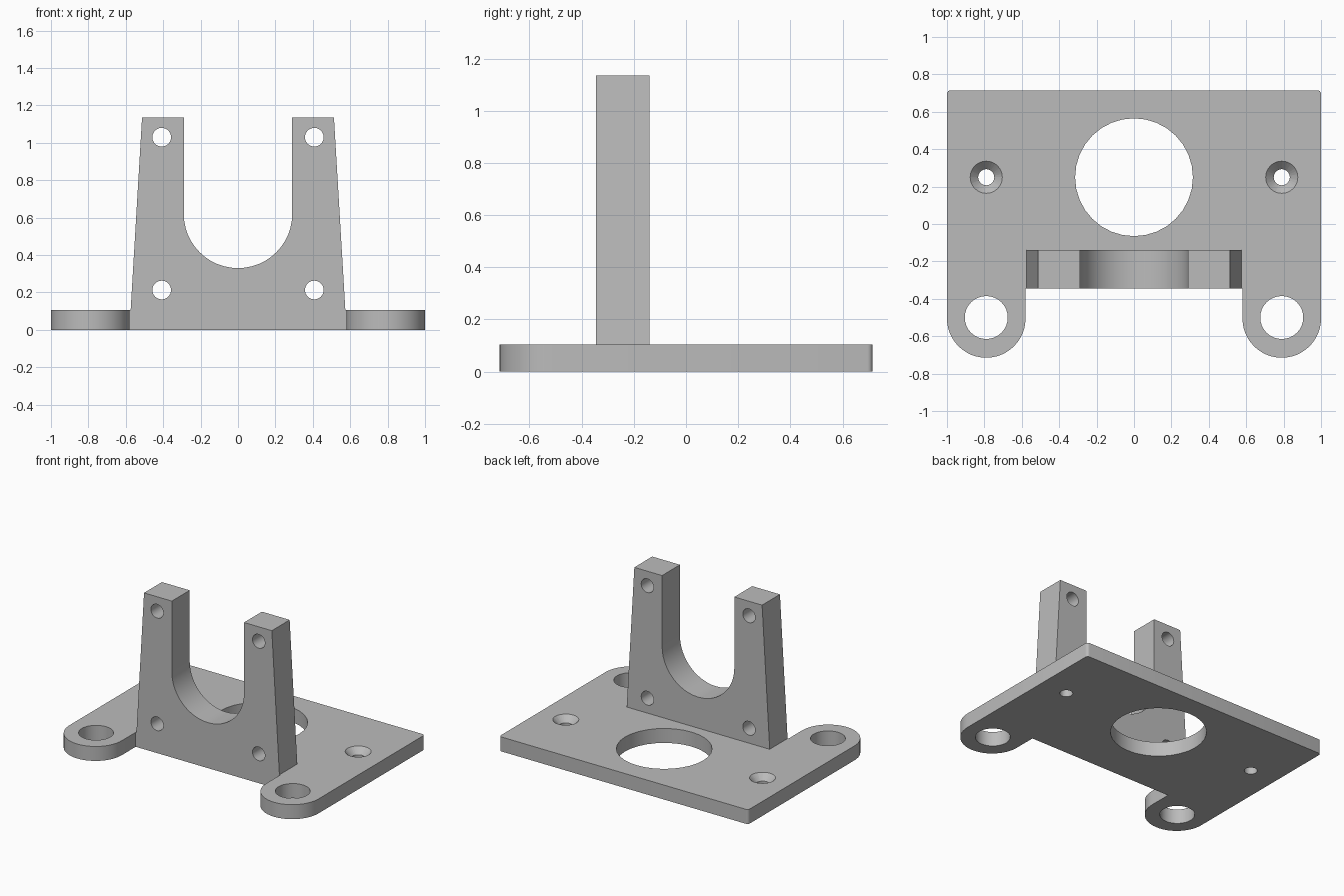
import bpy
import bmesh
from math import cos, sin, pi, radians
from mathutils import Matrix, Vector

if "Cube" in bpy.data.objects:
    bpy.data.objects.remove(bpy.data.objects["Cube"])

GREY = (0.5, 0.5, 0.5, 1)
grey = bpy.data.materials.new("plain grey")
grey.use_nodes = True
grey.diffuse_color = GREY
grey.node_tree.nodes["Principled BSDF"].inputs["Base Color"].default_value = GREY

THICK = 0.105          # base plate thickness
FRONT, BACK = -0.345, -0.14   # upright depth range


def arc(cx, cy, r, start, end, steps):
    angles = [radians(start + (end - start) * i / steps) for i in range(steps + 1)]
    return [(cx + r * cos(a), cy + r * sin(a)) for a in angles]


def add_object(name, bm):
    bmesh.ops.recalc_face_normals(bm, faces=bm.faces)
    mesh = bpy.data.meshes.new(name)
    bm.to_mesh(mesh)
    bm.free()
    mesh.materials.append(grey)
    obj = bpy.data.objects.new(name, mesh)
    bpy.context.collection.objects.link(obj)
    return obj


def extrude_profile(name, points, place, offset):
    bm = bmesh.new()
    face = bm.faces.new([bm.verts.new(place(*p)) for p in points])
    new = bmesh.ops.extrude_face_region(bm, geom=[face])["geom"]
    bmesh.ops.translate(bm, vec=Vector(offset),
                        verts=[v for v in new if isinstance(v, bmesh.types.BMVert)])
    return add_object(name, bm)


def add_cone(bm, centre, r1, r2, depth, along_y=False):
    turn = Matrix.Rotation(pi / 2, 4, "X") if along_y else Matrix()
    bmesh.ops.create_cone(bm, cap_ends=True, segments=32, radius1=r1, radius2=r2,
                          depth=depth, matrix=Matrix.Translation(centre) @ turn)


def cut(obj, cutter):
    mod = obj.modifiers.new("holes", "BOOLEAN")
    mod.operation, mod.solver, mod.object = "DIFFERENCE", "EXACT", cutter
    bpy.ops.object.select_all(action="DESELECT")
    bpy.context.view_layer.objects.active = obj
    obj.select_set(True)
    bpy.ops.object.modifier_apply(modifier=mod.name)
    bpy.data.objects.remove(cutter)
    bpy.ops.object.shade_smooth_by_angle(angle=radians(30))


# Base plate: rounded back corners and two rounded ears at the front
half = arc(0.98, 0.695, 0.02, 90, 0, 4) + arc(0.79, -0.505, 0.21, 0, -180, 24)
half.append((0.58, FRONT))
outline = half + [(-x, y) for x, y in reversed(half)]
plate = extrude_profile("base_plate", outline, lambda x, y: (x, y, 0), (0, 0, THICK))

# Plate openings: central bore, ear holes, screw holes
bm = bmesh.new()
add_cone(bm, (0, 0.25, 0), 0.315, 0.315, 1)
for side in (-1, 1):
    add_cone(bm, (side * 0.79, -0.5, 0), 0.115, 0.115, 1)
    add_cone(bm, (side * 0.79, 0.25, 0), 0.043, 0.043, 1)
cut(plate, add_object("plate_hole_cutter", bm))

# Countersinks of the screw holes
bm = bmesh.new()
for side in (-1, 1):
    add_cone(bm, (side * 0.79, 0.25, THICK), 0.042, 0.13, 0.09)
cut(plate, add_object("countersink_cutter", bm))

# Upright: tapered sides and a U-shaped slot
half = [(0.574, THICK), (0.513, 1.135), (0.29, 1.135)]
outline = half + arc(0, 0.62, 0.29, 0, -180, 24) + [(-x, z) for x, z in reversed(half)]
upright = extrude_profile("upright_bracket", outline,
                          lambda x, z: (x, FRONT, z), (0, BACK - FRONT, 0))

# Four mounting holes through the upright
bm = bmesh.new()
for side in (-1, 1):
    for z in (0.213, 1.03):
        add_cone(bm, (side * 0.408, FRONT, z), 0.05, 0.05, 1, along_y=True)
cut(upright, add_object("upright_hole_cutter", bm))
